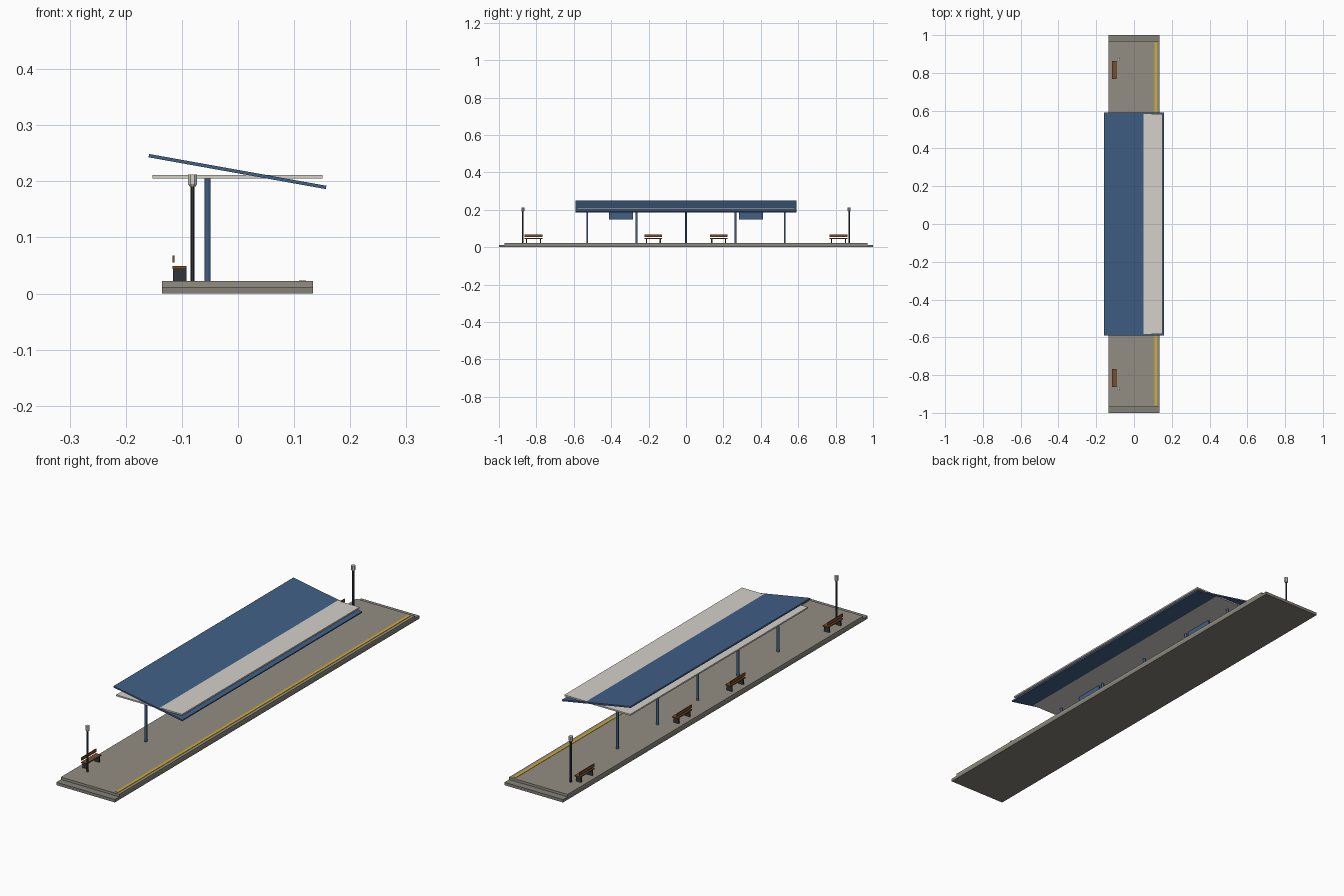
import bpy, bmesh, math
from mathutils import Matrix

if "Cube" in bpy.data.objects:
    bpy.data.objects.remove(bpy.data.objects["Cube"])


def material(name, rgb):
    m = bpy.data.materials.new(name)
    m.diffuse_color = (*rgb, 1)
    m.use_nodes = True
    m.node_tree.nodes["Principled BSDF"].inputs["Base Color"].default_value = m.diffuse_color
    return m


CONCRETE = material("warm concrete", (0.29, 0.27, 0.225))
BASE = material("dark concrete", (0.235, 0.22, 0.185))
BLUE = material("canopy blue", (0.052, 0.115, 0.235))
PALE = material("pale grey", (0.66, 0.64, 0.59))
DARK = material("dark metal", (0.03, 0.036, 0.042))
WOOD = material("brown wood", (0.19, 0.075, 0.026))
YELLOW = material("safety yellow", (0.66, 0.42, 0.03))


def finish(name, bm, mat):
    mesh = bpy.data.meshes.new(name)
    bm.to_mesh(mesh)
    bm.free()
    mesh.materials.append(mat)
    ob = bpy.data.objects.new(name, mesh)
    bpy.context.collection.objects.link(ob)
    return ob


def box(name, x, y, z, mat):
    """Box from (min, max) ranges on each axis."""
    bm = bmesh.new()
    bmesh.ops.create_cube(bm, size=1)
    for v in bm.verts:
        for i, (lo, hi) in enumerate((x, y, z)):
            v.co[i] = lo if v.co[i] < 0 else hi
    return finish(name, bm, mat)


def tube(name, x, y, z0, z1, r0, r1, sides, mat):
    bm = bmesh.new()
    bmesh.ops.create_cone(bm, cap_ends=True, segments=sides, radius1=r0, radius2=r1, depth=z1 - z0,
                          matrix=Matrix.Translation((x, y, (z0 + z1) / 2))
                          @ Matrix.Rotation(math.pi / sides, 4, 'Z'))
    return finish(name, bm, mat)


# Platform with stepped ends and safety line
DECK = 0.022
box("platform_base", (-0.135, 0.134), (-1, 1), (0, 0.012), BASE)
box("platform_deck", (-0.135, 0.134), (-0.97, 0.97), (0.012, DECK), CONCRETE)
box("safety_line", (0.109, 0.121), (-0.96, 0.96), (DECK - 0.001, DECK + 0.0015), YELLOW)

# Canopy: sloping blue roof crossing a level pale panel
roof = box("sloping_roof", (-0.1605, 0.1605), (-0.59, 0.59), (-0.003, 0.003), BLUE)
roof.location = (-0.001, 0, 0.2175)
roof.rotation_euler = (0, math.atan2(0.057, 0.318), 0)
box("level_panel", (-0.152, 0.151), (-0.583, 0.583), (0.2055, 0.2115), PALE)

# Canopy posts
for i in range(5):
    tube(f"canopy_post_{i + 1}", -0.054, (i - 2) * 0.264, DECK, 0.207, 0.0055, 0.0055, 12, BLUE)

# Hanging sign boards
for side in (-1, 1):
    box("hanging_sign", (-0.057, -0.051), (side * 0.348 - 0.064, side * 0.348 + 0.064),
        (0.149, 0.2065), BLUE)

# Benches along the back edge
for y in (-0.815, -0.175, 0.175, 0.815):
    box("bench_seat", (-0.1165, -0.0915), (y - 0.048, y + 0.048), (0.044, 0.049), WOOD)
    box("bench_backrest", (-0.1165, -0.1135), (y - 0.048, y + 0.048), (0.055, 0.068), WOOD)
    for s in (-1, 1):
        c = y + s * 0.037
        box("bench_leg", (-0.116, -0.092), (c - 0.003, c + 0.003), (DECK, 0.0475), DARK)

# Lamps at the platform ends
for y in (-0.872, 0.872):
    tube("lamp_post", -0.081, y, DECK, 0.193, 0.004, 0.004, 8, DARK)
    tube("lamp_collar", -0.081, y, 0.191, 0.195, 0.006, 0.0085, 8, PALE)
    tube("lamp_head", -0.081, y, 0.195, 0.2125, 0.0085, 0.0085, 8, PALE)
